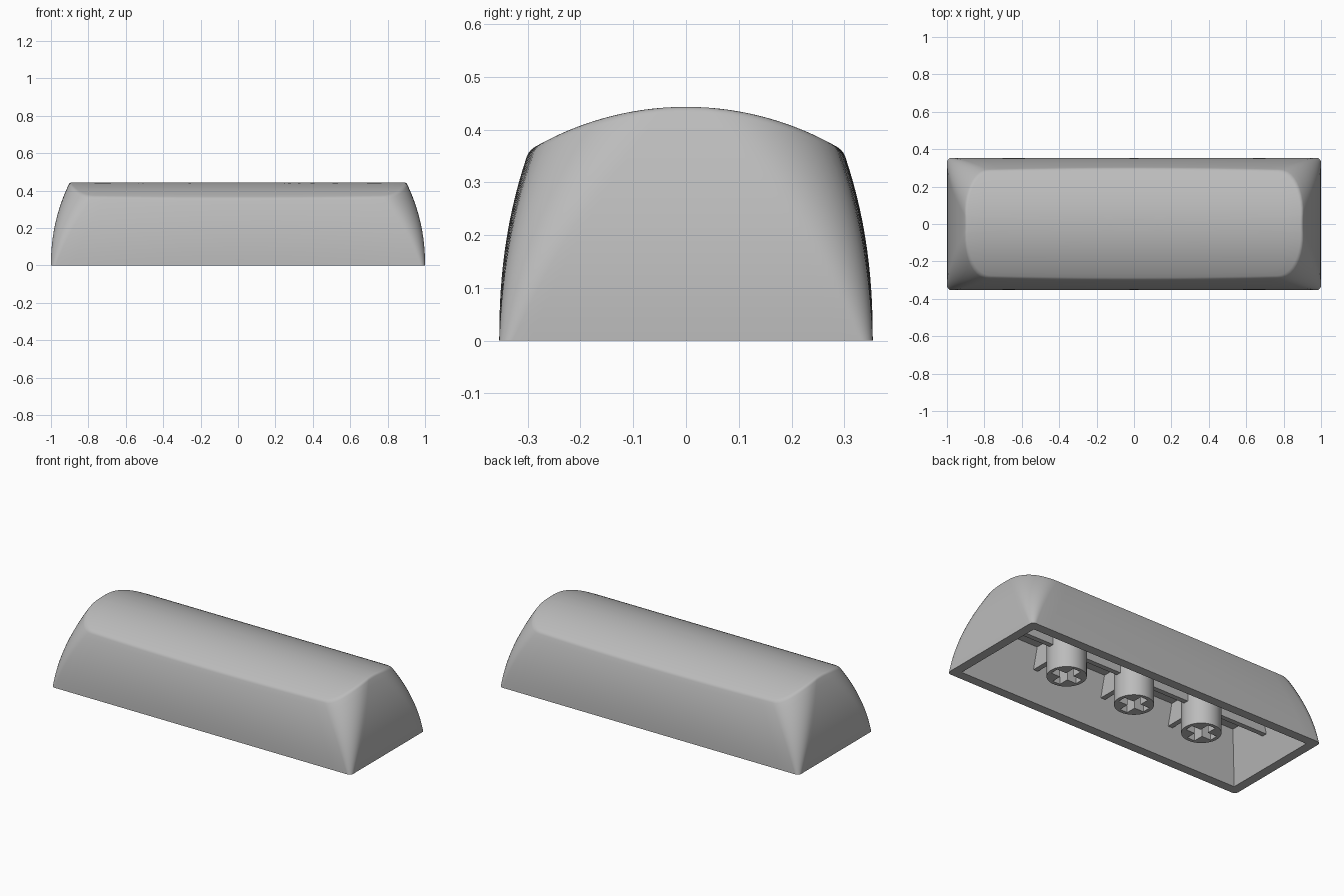
import bpy, bmesh, math
from mathutils import Matrix, Vector

cube = bpy.data.objects.get("Cube")
if cube:
    bpy.data.objects.remove(cube)

grey = bpy.data.materials.new("grey_plastic")
grey.use_nodes = True
grey.diffuse_color = (0.5, 0.5, 0.5, 1)
grey.node_tree.nodes["Principled BSDF"].inputs["Base Color"].default_value = (0.5, 0.5, 0.5, 1)


def finish(bm, name):
    bmesh.ops.recalc_face_normals(bm, faces=bm.faces)
    mesh = bpy.data.meshes.new(name)
    bm.to_mesh(mesh)
    bm.free()
    mesh.materials.append(grey)
    obj = bpy.data.objects.new(name, mesh)
    bpy.context.collection.objects.link(obj)
    return obj


def loft(name, rings):
    """Skin a stack of matching closed rings and cap both ends."""
    bm = bmesh.new()
    rows = [[bm.verts.new(p) for p in ring] for ring in rings]
    n = len(rows[0])
    for low, high in zip(rows, rows[1:]):
        for i in range(n):
            j = (i + 1) % n
            bm.faces.new((low[i], low[j], high[j], high[i]))
    bm.faces.new(rows[0])
    bm.faces.new(rows[-1])
    return finish(bm, name)


def box(name, center, size):
    bm = bmesh.new()
    bmesh.ops.create_cube(bm, size=1)
    bmesh.ops.scale(bm, vec=size, verts=bm.verts)
    bmesh.ops.translate(bm, vec=center, verts=bm.verts)
    return finish(bm, name)


def cylinder(name, radius, depth, sides, matrix):
    bm = bmesh.new()
    bmesh.ops.create_cone(bm, cap_ends=True, segments=sides, radius1=radius,
                          radius2=radius, depth=depth, matrix=matrix)
    return finish(bm, name)


def combine(obj, cutter):
    """Cut the helper out of the object and discard it."""
    cutter.hide_render = True
    mod = obj.modifiers.new("cut", 'BOOLEAN')
    mod.object, mod.operation, mod.solver = cutter, 'DIFFERENCE', 'EXACT'
    bpy.context.view_layer.objects.active = obj
    bpy.ops.object.modifier_apply(modifier=mod.name)
    bpy.data.objects.remove(cutter)


def smooth(obj):
    bpy.ops.object.select_all(action='DESELECT')
    obj.select_set(True)
    bpy.context.view_layer.objects.active = obj
    bpy.ops.object.shade_smooth_by_angle(angle=math.radians(28))


def wall_ring(z):
    """Rounded rectangle whose corners widen and sides bow with height."""
    t = z / 0.36
    hx = 1 - 0.1 * (z / 0.443) ** 2.15
    hy = 0.354 - 0.056 * t ** 2.25
    rx, ry = 0.025 + 0.135 * t, 0.025 + 0.155 * t
    corner, arc, side = [], 10, 10
    for k in range(side):                       # half of the end side
        corner.append((hx, (hy - ry) * k / side))
    for k in range(arc + 1):                    # rounded corner
        a = math.pi / 2 * k / arc
        corner.append((hx - rx + rx * math.cos(a), hy - ry + ry * math.sin(a)))
    for k in range(1, side + 1):                # half of the long side
        corner.append(((hx - rx) * (1 - k / side), hy))
    left = [(-x, y) for x, y in reversed(corner[:-1])]
    upper = corner + left
    lower = [(x, -y) for x, y in reversed(upper[1:-1])]
    return [Vector((x, y * (1 - 0.04 * t * (x / hx) ** 2), z)) for x, y in upper + lower]


def on_barrel(x, y):
    """Point on the barrel-shaped top."""
    return Vector((x, y, math.sqrt(0.578 ** 2 - y * y) - 0.135))


def rim_height(i):
    """Height at which one column of the wall meets the top."""
    low, high = 0.25, 0.46
    for _ in range(20):
        mid = (low + high) / 2
        p = wall_ring(mid)[i]
        if mid < on_barrel(p.x, p.y).z:
            low = mid
        else:
            high = mid
    return low


# Cap shell: curved walls, a softened rim and a barrel-shaped top
FILLET, WALL_STEPS, RIM_STEPS, TOP_STEPS = 0.012, 14, 5, 14
columns = []
for i in range(len(wall_ring(0))):
    h = rim_height(i)
    column = [wall_ring((h - FILLET) * k / WALL_STEPS)[i] for k in range(WALL_STEPS + 1)]
    rim = wall_ring(h)[i]
    inset = on_barrel(rim.x * (1 - FILLET / 0.9), rim.y * (1 - FILLET / 0.295))
    start = column[-1]
    for k in range(1, RIM_STEPS + 1):
        u = k / RIM_STEPS
        column.append(start * (1 - u) ** 2 + rim * 2 * u * (1 - u) + inset * u * u)
    for k in range(1, TOP_STEPS):
        s = 1 - k / TOP_STEPS
        column.append(on_barrel(inset.x * s, inset.y * s))
    columns.append(column)
shell = loft("cap_shell", list(zip(*columns)))


# Hollow underneath, with straight tapering walls
def rect(z):
    hx, hy = 0.945 - 0.235 * z, 0.298 - 0.245 * z
    return [(hx, hy, z), (-hx, hy, z), (-hx, -hy, z), (hx, -hy, z)]


CEILING = 0.295
combine(shell, loft("hollow_cutter", [rect(-0.02), rect(CEILING)]))
smooth(shell)

# Stems with cross sockets, and the ribs that brace them
STEM_BOTTOM, RIB_BOTTOM, RIB = 0.02, 0.17, 0.03
TOP = CEILING + 0.005
rib_mid, rib_high = (TOP + RIB_BOTTOM) / 2, TOP - RIB_BOTTOM
for x, label in ((-0.467, "right"), (0, "middle"), (0.467, "left")):
    stem = cylinder(label + "_stem", 0.107, TOP - STEM_BOTTOM, 48,
                    Matrix.Translation((x, 0, (TOP + STEM_BOTTOM) / 2)))
    for size in ((0.172, 0.05, 0.3), (0.05, 0.172, 0.3)):
        combine(stem, box("socket_cutter", (x, 0, 0.02), size))
    smooth(stem)
    for s, end in ((-1, "front"), (1, "back")):
        box(f"{label}_{end}_rib", (x, s * 0.179, rib_mid), (RIB, 0.162, rib_high))

# Long rib in sections from wall to wall between the stems
for s, label in ((-1, "right"), (1, "left")):
    for a, b, part in ((0.1, 0.367, "inner"), (0.567, 0.91, "outer")):
        box(f"{label}_{part}_long_rib", (s * (a + b) / 2, 0, rib_mid), (b - a, RIB, rib_high))
